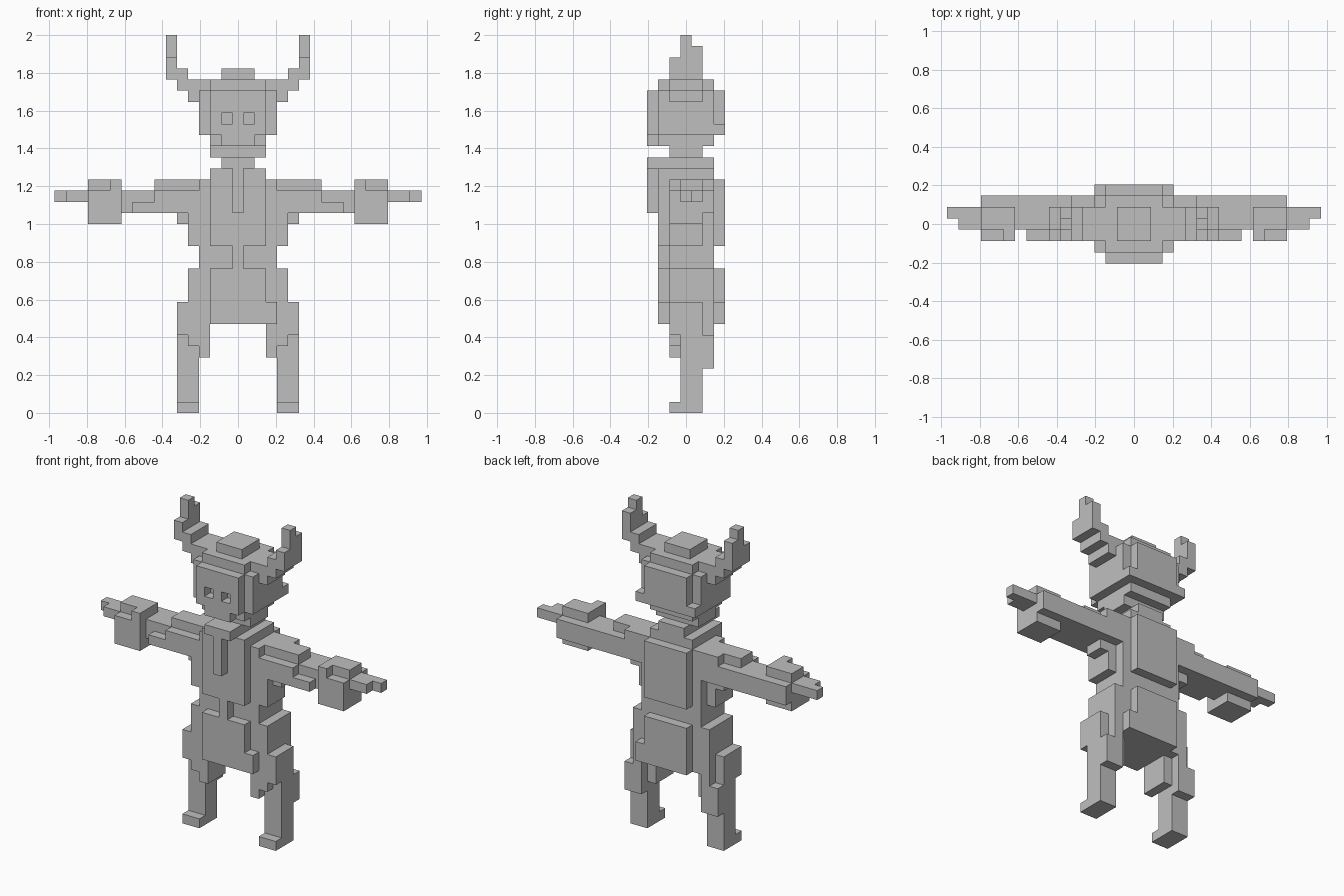
import bpy, bmesh, math
from mathutils import Vector

if "Cube" in bpy.data.objects:
    bpy.data.objects.remove(bpy.data.objects["Cube"])

V = 2 / 34  # edge of one block

grey = bpy.data.materials.new("plain grey")
grey.diffuse_color = (0.52, 0.52, 0.52, 1)
grey.use_nodes = True
grey.node_tree.nodes["Principled BSDF"].inputs["Base Color"].default_value = grey.diffuse_color

parts = {}     # part name -> set of block cells
taken = set()  # every filled cell


def box(part, x, y, z, mirror=False):
    """Fill inclusive block ranges; mirrored boxes also fill the -x side."""
    cells = parts.setdefault(part, set())
    for i in range(x[0], x[1] + 1):
        for j in range(y[0], y[1] + 1):
            for k in range(z[0], z[1] + 1):
                for c in ([(i, j, k), (-i, j, k)] if mirror else [(i, j, k)]):
                    if c not in taken:
                        taken.add(c)
                        cells.add(c)


def carve(part, cell):
    parts[part].discard(cell)
    taken.discard(cell)


# head with front and back plates, jaw and cap
box("head", (-3, 3), (-2, 2), (25, 28))
box("head", (-2, 2), (-3, 3), (25, 28))
box("head", (-3, 3), (3, 3), (25, 25))
box("head", (-2, 2), (-2, 2), (29, 29))
box("head", (-3, 3), (-1, 1), (29, 29))
box("jaw", (-2, 2), (-2, 2), (24, 24))
box("jaw", (-1, 1), (-3, -3), (24, 24))
box("cap", (-1, 1), (-1, 1), (30, 30))
for side in (-1, 1):
    carve("head", (side, -3, 26))  # eye sockets

# horns stepping outward and up to a point
box("horns", (4, 4), (-1, 1), (28, 29), True)
box("horns", (5, 5), (-1, 1), (29, 30), True)
box("horns", (6, 6), (-1, 1), (30, 31), True)
box("horns", (6, 6), (0, 1), (32, 32), True)
box("horns", (6, 6), (0, 0), (33, 33), True)

# neck, collar and the hanging beard strip
box("neck", (-2, 2), (-1, 1), (23, 23))
box("collar", (-1, 1), (-3, 2), (22, 22))
box("collar", (-2, 2), (-2, 2), (21, 21))
box("front_strip", (0, 0), (-3, -3), (18, 21))

# chest with back plate and side steps
box("chest", (-2, 2), (-2, 3), (15, 20))
box("chest", (-3, 3), (-1, 2), (15, 20))
box("chest", (4, 4), (-1, 1), (15, 16), True)
box("shoulders", (4, 5), (-1, 2), (18, 19), True)
box("shoulders", (4, 5), (0, 2), (20, 20), True)
box("shoulders", (4, 4), (-1, 1), (17, 17), True)
box("shoulders", (5, 5), (0, 1), (17, 17), True)

# waist with a narrow front strip
box("waist", (-3, 3), (-1, 2), (13, 14))
box("waist", (0, 0), (-2, -2), (13, 14))

# pelvis, wider at the bottom on one side
box("pelvis", (-2, 2), (-2, 3), (8, 12))
box("pelvis", (-3, 3), (-1, 2), (8, 12))
box("pelvis", (3, 3), (-2, 3), (8, 9))
box("hips", (4, 4), (-1, 2), (8, 12), True)

# legs
box("thighs", (5, 5), (-1, 1), (7, 9), True)
box("thighs", (4, 4), (-1, 2), (6, 7), True)
box("thighs", (3, 3), (-1, 1), (5, 7), True)
box("calves", (4, 5), (0, 1), (0, 6), True)
box("calves", (4, 4), (2, 2), (4, 5), True)
box("calves", (5, 5), (2, 2), (4, 6), True)
box("feet", (4, 5), (-1, -1), (0, 0), True)

# arms, cuffs and hands
box("upper_arms", (6, 7), (-1, 2), (18, 19), True)
box("upper_arms", (6, 7), (0, 1), (20, 20), True)
box("forearms", (8, 9), (-1, 2), (18, 18), True)
box("forearms", (8, 10), (0, 2), (18, 19), True)
box("cuffs", (11, 13), (-1, 2), (18, 19), True)
box("cuffs", (11, 13), (0, 1), (20, 20), True)
box("cuffs", (11, 11), (-1, -1), (20, 20), True)
box("cuffs", (11, 13), (-1, 1), (17, 17), True)
box("hands", (14, 15), (0, 1), (19, 19), True)
box("hands", (16, 16), (1, 1), (19, 19), True)

# turn each part into its outer skin, with flat areas merged
DIRS = [Vector(d) for d in ((1, 0, 0), (-1, 0, 0), (0, 1, 0),
                            (0, -1, 0), (0, 0, 1), (0, 0, -1))]
for name, cells in parts.items():
    bm = bmesh.new()
    for c in sorted(cells):
        centre = Vector(c) + Vector((0, 0, 0.5))
        for d in DIRS:
            if tuple(int(round(v)) for v in Vector(c) + d) in taken:
                continue
            u = Vector((d.y, d.z, d.x))
            w = d.cross(u)
            bm.faces.new([bm.verts.new((centre + d / 2 + u * a + w * b) * V)
                          for a, b in ((-.5, -.5), (.5, -.5), (.5, .5), (-.5, .5))])
    bmesh.ops.remove_doubles(bm, verts=bm.verts[:], dist=V / 100)
    bmesh.ops.dissolve_limit(bm, angle_limit=math.radians(1),
                             verts=bm.verts[:], edges=bm.edges[:])
    mesh = bpy.data.meshes.new(name)
    bm.to_mesh(mesh)
    bm.free()
    mesh.materials.append(grey)
    bpy.context.collection.objects.link(bpy.data.objects.new(name, mesh))
